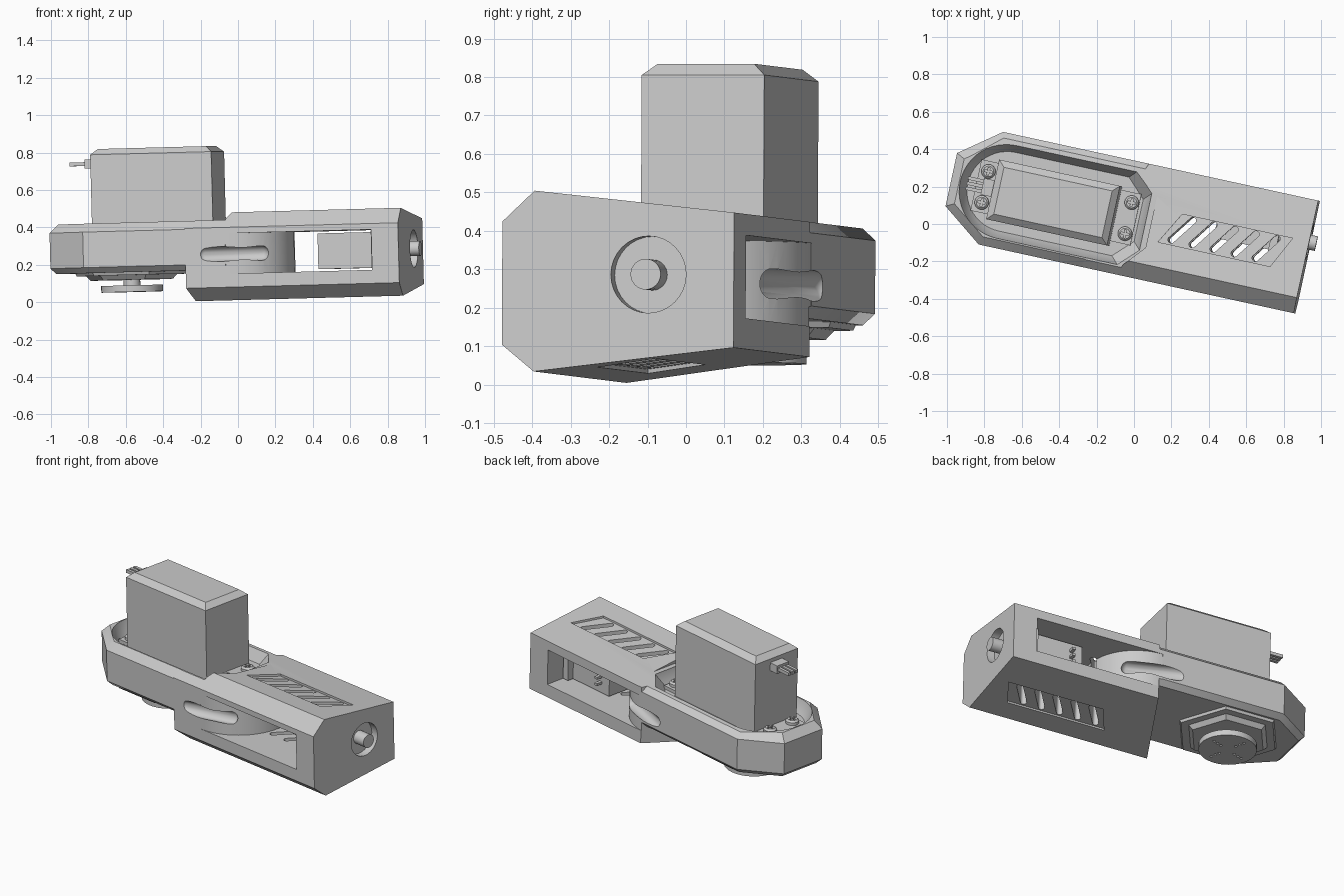
import bpy, bmesh, math
from mathutils import Matrix, Vector

if "Cube" in bpy.data.objects:
    bpy.data.objects.remove(bpy.data.objects["Cube"])

# Local frame: u along the arm, v across it, slightly yawed and pitched
TILT = Matrix.Rotation(math.radians(-12.3), 4, 'Z') @ Matrix.Rotation(math.radians(-1.5), 4, 'Y')
MID = 0.024            # v of the centre line
HALF = 0.308           # half width of the arm
TAIL, NOSE = -0.995, 0.947
HORN_U = -0.583

gray = bpy.data.materials.new("light_gray")
gray.use_nodes = True
gray.diffuse_color = (0.6, 0.6, 0.6, 1)
gray.node_tree.nodes["Principled BSDF"].inputs["Base Color"].default_value = (0.6, 0.6, 0.6, 1)


def make(name, bm, smooth=False):
    bmesh.ops.recalc_face_normals(bm, faces=bm.faces[:])
    mesh = bpy.data.meshes.new(name)
    bm.to_mesh(mesh)
    bm.free()
    mesh.materials.append(gray)
    obj = bpy.data.objects.new(name, mesh)
    bpy.context.collection.objects.link(obj)
    obj.matrix_world = TILT
    if smooth:
        shade(obj)
    return obj


def shade(obj):
    bpy.ops.object.select_all(action='DESELECT')
    obj.select_set(True)
    bpy.context.view_layer.objects.active = obj
    bpy.ops.object.shade_smooth_by_angle(angle=math.radians(30))


def loft(loops):
    """Closed solid through equal-length point loops."""
    bm = bmesh.new()
    rings = [[bm.verts.new(p) for p in loop] for loop in loops]
    n = len(rings[0])
    bm.faces.new(rings[0])
    bm.faces.new(rings[-1])
    for a, b in zip(rings, rings[1:]):
        for i in range(n):
            j = (i + 1) % n
            bm.faces.new((a[i], a[j], b[j], b[i]))
    return bm


def prism(plan, z0, z1):
    return loft([[(u, v, z) for u, v in plan] for z in (z0, z1)])


def box(u0, u1, v0, v1, z0, z1):
    return prism([(u0, v0), (u1, v0), (u1, v1), (u0, v1)], z0, z1)


def circle(cu, cv, r, n, start=0.0, sweep=math.tau):
    steps = n if sweep == math.tau else n - 1
    return [(cu + r * math.cos(start + sweep * i / steps),
             cv + r * math.sin(start + sweep * i / steps)) for i in range(n)]


def rod(u0, u1, cv, cz, r, n=32):
    return loft([[(u, v, z) for v, z in circle(cv, cz, r, n)] for u in (u0, u1)])


def trim(bm, point, normal):
    """Remove what lies beyond a plane and close the hole."""
    bmesh.ops.bisect_plane(bm, geom=bm.verts[:] + bm.edges[:] + bm.faces[:], dist=1e-5,
                           plane_co=point, plane_no=normal, clear_outer=True)
    bmesh.ops.holes_fill(bm, edges=[e for e in bm.edges if e.is_boundary], sides=0)


def cut(targets, bm):
    cutter = make("cutter", bm)
    cutter.hide_render = True
    for obj in targets:
        mod = obj.modifiers.new("cut", 'BOOLEAN')
        mod.operation, mod.solver, mod.object = 'DIFFERENCE', 'EXACT', cutter
        bpy.context.view_layer.update()
        graph = bpy.context.evaluated_depsgraph_get()
        mesh = bpy.data.meshes.new_from_object(obj.evaluated_get(graph))
        obj.modifiers.clear()
        obj.data = mesh
    bpy.data.objects.remove(cutter)


# Arm shell: a tapered section with front chamfers, split at a slanted wall
BACK, FRONT = MID + HALF, MID - HALF
section = [(FRONT, 0.08), (FRONT, 0.40), (FRONT + 0.085, 0.48), (BACK, 0.423),
           (BACK, 0.072), (FRONT + 0.085, 0.01)]


def shell():
    return loft([[(u, v, z) for v, z in section] for u in (TAIL, NOSE)])


wall_point, wall_normal = Vector((-0.10, MID, 0)), Vector((0.616, -0.24, 0))
bm = shell()
trim(bm, wall_point, -wall_normal)
arm = make("arm_housing", bm)

bm = shell()
trim(bm, wall_point, wall_normal)
trim(bm, (0, 0, 0.175), (0, 0, -1))
sides = [((TAIL, MID), (-1, 0)), ((0, BACK), (0, 1)), ((0, FRONT), (0, -1)),
         ((-0.778, BACK), (-0.6, 0.8)), ((-0.778, FRONT), (-0.6, -0.8))]
for (u, v), (nu, nv) in sides:
    trim(bm, (u, v, 0), (nu, nv, 0))
    trim(bm, (u, v, 0.205), (nu, nv, -1))
    trim(bm, (u, v, 0.395), (nu, nv, 1))
mount = make("servo_mount", bm)
both = [arm, mount]

# Shallow step in the roof and the sloped servo pocket
step = [(-1.2, -0.4), (-0.06, -0.4), (0, -0.226), (0.1, -0.11),
        (0.1, 0.17), (-0.01, 0.28), (-0.06, 0.4), (-1.2, 0.4)]
cut(both, prism(step, 0.44, 0.7))


def pocket(grow, z):
    r = 0.215 + grow
    arc = circle(-0.69, MID, r, 25, math.pi / 2, math.pi)
    end = 0.03 + grow
    tip = [(end - 0.1, -r), (end, 0.1 - r), (end, r - 0.1), (end - 0.1, r)]
    return [(u, v, z) for u, v in arc + [(u, v + MID) for u, v in tip]]


cut(both, loft([pocket(0, 0.365), pocket(0.04, 0.435), pocket(0.04, 0.7)]))

# Through window whose inner end is a rounded boss
window = [(0, -0.5), (0.8, -0.5), (0.8, 0.5), (0, 0.5)]
window += circle(0, MID, HALF - 0.001, 33, math.pi / 2, -math.pi)
cut(both, prism(window, 0.152, 0.368))

# Finger grooves along both flanks of the boss
for side in (-1, 1):
    bm = bmesh.new()
    bmesh.ops.create_uvsphere(bm, u_segments=24, v_segments=12, radius=0.04)
    for v in bm.verts:
        v.co.x += 0.15 if v.co.x > 0 else -0.15
    place = Matrix.Translation((0.04, MID + side * 0.285, 0.258))
    bmesh.ops.transform(bm, verts=bm.verts[:], matrix=place @ Matrix.Rotation(-side * 0.3, 4, 'Z'))
    cut(both, bm)

# Vent panels and slanted slots in roof and floor
panel = [(0.158, -0.067), (0.772, -0.067), (0.857, 0.106), (0.253, 0.106)]
taper = 0.057 / 0.523
for base, sign in ((0.48, 1), (0.01, -1)):
    def height(v, depth):
        return base - sign * (taper * (v - FRONT - 0.085) + depth)
    cut([arm], loft([[(u, v, height(v, d)) for u, v in panel] for d in (0.012, -0.1)]))
    for i in range(5):
        cu = 0.27 + 0.115 * i
        slot = circle(cu + 0.045, 0.085, 0.018, 9, -0.45, math.pi)
        slot += circle(cu - 0.045, -0.04, 0.018, 9, math.pi - 0.45, math.pi)
        cut([arm], prism(slot, min(base, 0.26), max(base, 0.26)))

# Recess in the nose with a shaft and its sensor block inside
cut([arm], rod(0.9, 1.1, 0.105, 0.262, 0.1))
make("shaft", rod(0.7, 0.982, 0.105, 0.262, 0.04), True)
make("sensor_block", box(0.44, 0.74, 0.02, 0.19, 0.165, 0.356))
make("sensor_plate", box(0.74, 0.78, -0.02, 0.23, 0.165, 0.365))
for i in range(3):
    cz = 0.22 + 0.04 * i
    make("sensor_pin", box(0.5, 0.52, 0.19, 0.23, cz, cz + 0.015))

for obj in both:
    shade(obj)

# Servo case with a chamfered lid
U0, U1, V0, V1 = -0.757, -0.095, -0.143, 0.183


def rect(inset, z):
    return [(U0 + inset, V0 + inset, z), (U1 - inset, V0 + inset, z),
            (U1 - inset, V1 - inset, z), (U0 + inset, V1 - inset, z)]


make("servo_case", loft([rect(0, 0.2), rect(0, 0.808), rect(0.035, 0.838)]))

# Servo ears with cross-head screws
for u0, u1, screw_u in ((-0.86, U0, -0.81), (U1, 0.015, -0.026)):
    make("servo_ear", box(u0, u1, MID - 0.14, MID + 0.14, 0.34, 0.385))
    for side in (-1, 1):
        cv = MID + side * 0.085
        low, high = circle(screw_u, cv, 0.038, 24), circle(screw_u, cv, 0.028, 24)
        bm = loft([[(u, v, 0.38) for u, v in low], [(u, v, 0.402) for u, v in low],
                   [(u, v, 0.412) for u, v in high]])
        screw = make("screw", bm)
        for a, b in ((0.022, 0.005), (0.005, 0.022)):
            cut([screw], box(screw_u - a, screw_u + a, cv - b, cv + b, 0.4, 0.45))
        shade(screw)

# Plug and pins on the servo's tail side
make("plug", box(-0.815, U0 + 0.01, MID - 0.045, MID + 0.045, 0.735, 0.785))
for i in (-1, 0, 1):
    cv = MID + 0.028 * i
    make("plug_pin", box(-0.9, -0.81, cv - 0.009, cv + 0.009, 0.75, 0.77))

# Hexagonal foot, hub and drilled output horn below the mount
foot = [[(u, v, z) for u, v in circle(HORN_U, MID, r, 6)]
        for r, z in ((0.225, 0.135), (0.25, 0.16), (0.3, 0.16), (0.31, 0.18))]
make("hex_foot", loft(foot))
make("horn_hub", prism(circle(HORN_U, MID, 0.045, 24), 0.1, 0.15), True)
horn = make("horn_disc", prism(circle(HORN_U, MID, 0.165, 48), 0.07, 0.105))
for r in (0.06, 0.09, 0.12):
    for u, v in circle(HORN_U, MID, r, 4, 0.4):
        cut([horn], prism(circle(u, v, 0.008, 8), 0.05, 0.09))
shade(horn)
